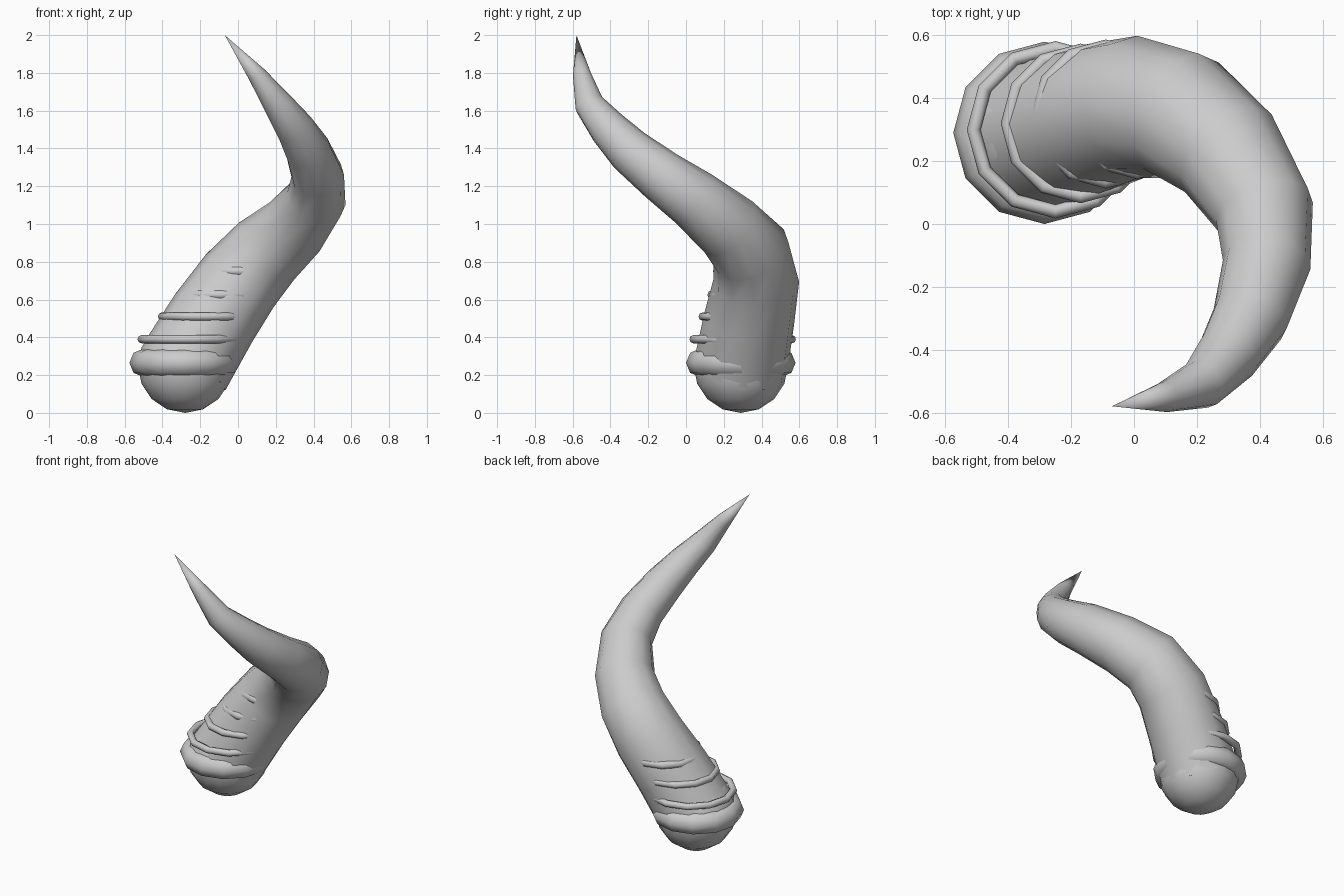
import bpy, bmesh
from math import sin, cos, tau, radians
from mathutils import Vector

if "Cube" in bpy.data.objects:
    bpy.data.objects.remove(bpy.data.objects["Cube"])


def finish(obj, angle=31):
    bpy.ops.object.select_all(action='DESELECT')
    obj.select_set(True)
    bpy.context.view_layer.objects.active = obj
    bpy.ops.object.shade_smooth_by_angle(angle=radians(angle))


# Horn: twelve-sided tube swept along a spiralling, tapering spine (x, y, z, radius)
SPINE = [
    (-0.28, 0.29, 0.25, 0.25), (-0.13, 0.335, 0.50, 0.24), (0.01, 0.372, 0.70, 0.227),
    (0.15, 0.345, 0.855, 0.21), (0.30, 0.225, 0.985, 0.185), (0.415, 0.04, 1.135, 0.16),
    (0.422, -0.13, 1.255, 0.14), (0.37, -0.30, 1.39, 0.122), (0.30, -0.415, 1.51, 0.102),
    (0.215, -0.51, 1.63, 0.08), (0.10, -0.55, 1.79, 0.049),
]
TIP = Vector((-0.07, -0.58, 2.0))
SIDES = 12


def build_horn():
    bm = bmesh.new()
    pts = [Vector(p[:3]) for p in SPINE] + [TIP]
    side = Vector((0, 1, 0))
    rings = []
    for i, p in enumerate(SPINE):
        tangent = (pts[i + 1] - pts[max(i - 1, 0)]).normalized()
        side = (side - tangent * side.dot(tangent)).normalized()
        up = tangent.cross(side)
        rings.append([bm.verts.new(pts[i] + p[3] * (side * cos(tau * k / SIDES) + up * sin(tau * k / SIDES)))
                      for k in range(SIDES)])
    for a, b in zip(rings, rings[1:]):
        for k in range(SIDES):
            n = (k + 1) % SIDES
            bm.faces.new((a[k], a[n], b[n], b[k]))
    tip = bm.verts.new(TIP)
    for k in range(SIDES):
        bm.faces.new((rings[-1][k], rings[-1][(k + 1) % SIDES], tip))
    bm.faces.new(rings[0][::-1])
    bmesh.ops.recalc_face_normals(bm, faces=bm.faces)
    mesh = bpy.data.meshes.new("horn")
    bm.to_mesh(mesh)
    bm.free()
    obj = bpy.data.objects.new("horn", mesh)
    bpy.context.collection.objects.link(obj)
    finish(obj)


build_horn()

# Rounded root
bpy.ops.mesh.primitive_uv_sphere_add(segments=16, ring_count=8, radius=0.25, location=(-0.28, 0.29, 0.25))
root = bpy.context.object
root.name = "horn_root"
finish(root)

# Thick base collar and thin growth ridges (x, y, z, major, minor)
RIDGES = [
    ("base_collar", -0.285, 0.29, 0.265, 0.215, 0.075),
    ("growth_ridge_1", -0.25, 0.30, 0.39, 0.26, 0.022),
    ("growth_ridge_2", -0.17, 0.32, 0.51, 0.232, 0.022),
    ("growth_ridge_3", -0.09, 0.35, 0.625, 0.212, 0.025),
    ("growth_ridge_4", 0.01, 0.36, 0.75, 0.19, 0.027),
]
for name, x, y, z, major, minor in RIDGES:
    bpy.ops.mesh.primitive_torus_add(major_segments=12, minor_segments=8, major_radius=major,
                                     minor_radius=minor, location=(x, y, z))
    ridge = bpy.context.object
    ridge.name = name
    finish(ridge, 50)
